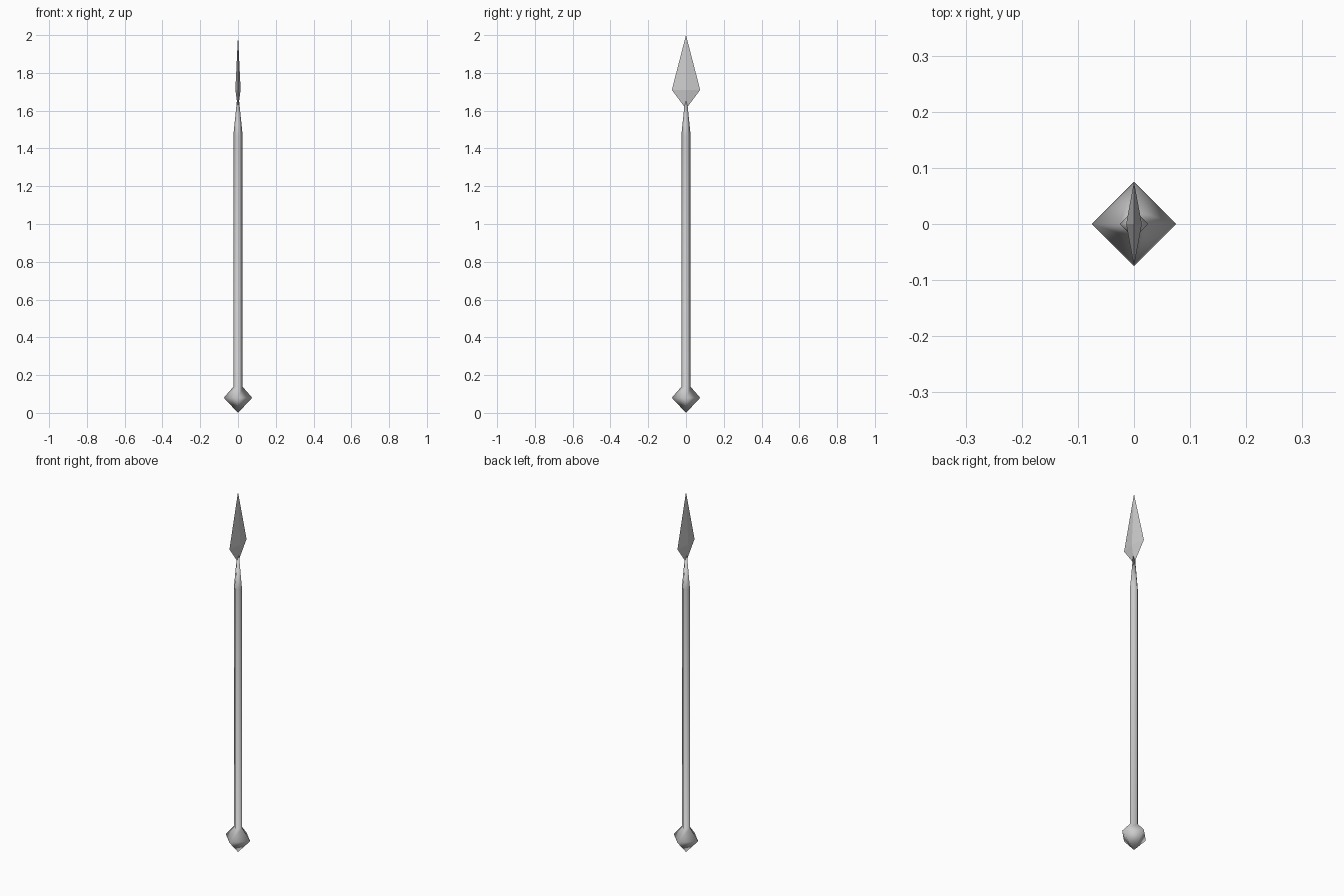
import bpy, bmesh

if "Cube" in bpy.data.objects:
    bpy.data.objects.remove(bpy.data.objects["Cube"])


def diamond_loft(name, rings, smooth):
    """Loft four-sided diamond rings (z, half x, half y); zero-size rings become points."""
    bm = bmesh.new()
    loops = []
    for z, rx, ry in rings:
        if rx == 0 and ry == 0:
            loops.append([bm.verts.new((0, 0, z))] * 4)
        else:
            loops.append([bm.verts.new((x * rx, y * ry, z))
                          for x, y in ((1, 0), (0, 1), (-1, 0), (0, -1))])
    for low, high in zip(loops, loops[1:]):
        for i in range(4):
            j = (i + 1) % 4
            corners = list(dict.fromkeys((low[i], low[j], high[j], high[i])))
            bm.faces.new(corners)
    bmesh.ops.recalc_face_normals(bm, faces=bm.faces)
    for f in bm.faces:
        f.smooth = smooth
    mesh = bpy.data.meshes.new(name)
    bm.to_mesh(mesh)
    bm.free()
    obj = bpy.data.objects.new(name, mesh)
    bpy.context.collection.objects.link(obj)
    return obj


# Weighted butt and shaft, tapering to a point inside the blade
diamond_loft("shaft_and_pommel", [
    (0.0, 0, 0),
    (0.08, 0.075, 0.075),
    (0.138, 0.025, 0.025),
    (1.465, 0.025, 0.025),
    (1.71, 0, 0),
], True)

# Flat-faceted spearhead, broad along y
diamond_loft("blade", [
    (1.61, 0, 0),
    (1.71, 0.014, 0.075),
    (2.0, 0, 0),
], False)
